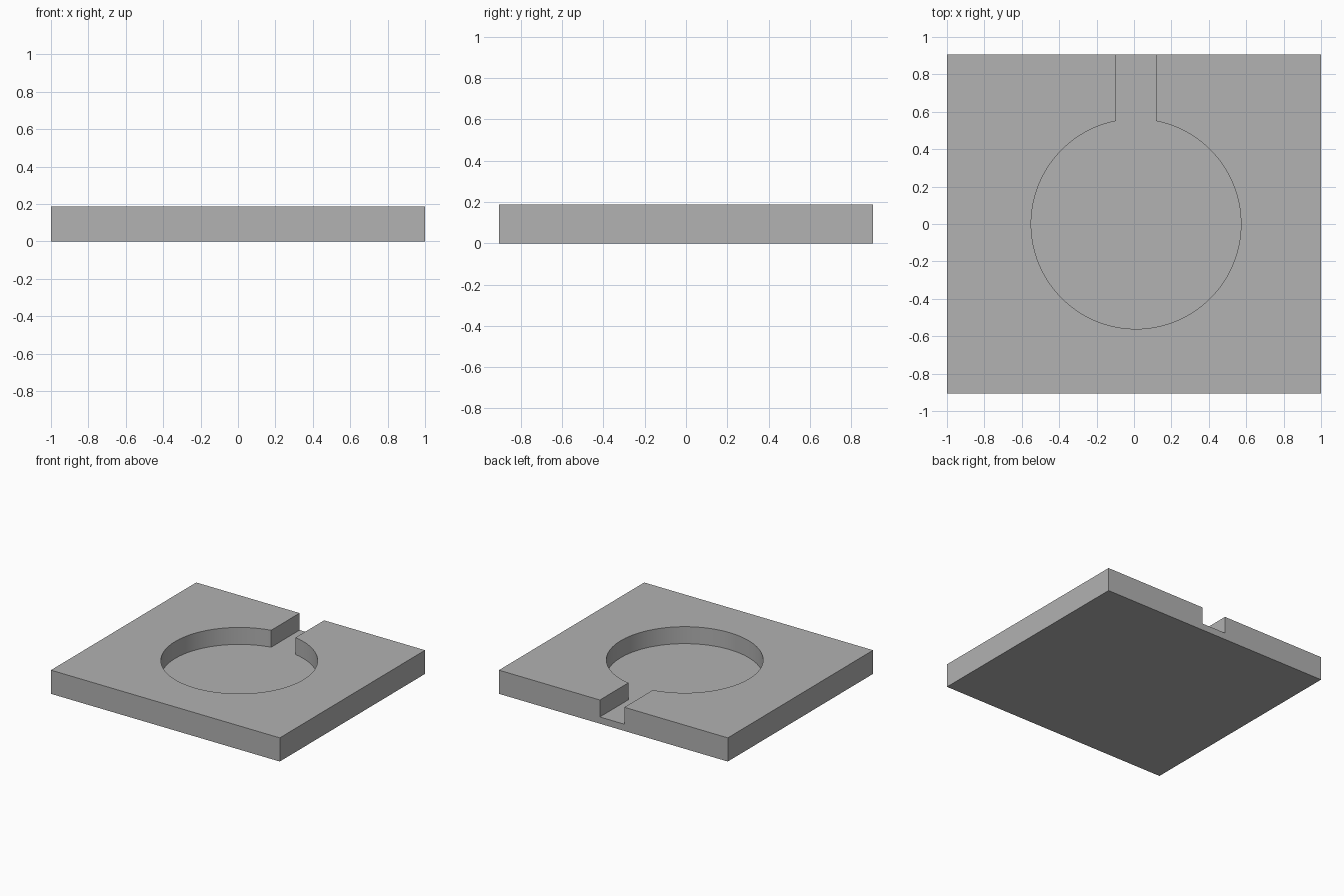
import bpy, bmesh, math

cube = bpy.data.objects.get("Cube")
if cube:
    bpy.data.objects.remove(cube, do_unlink=True)

WIDTH, DEPTH, HEIGHT = 2.0, 1.813, 0.187
FLOOR = 0.053
CENTRE_X, RADIUS, HALF_SLOT = 0.011, 0.561, 0.107
SEGMENTS = 96

grey = bpy.data.materials.new("plain_grey")
grey.use_nodes = True
colour = (0.445, 0.445, 0.445, 1)
grey.diffuse_color = colour
grey.node_tree.nodes["Principled BSDF"].inputs["Base Color"].default_value = colour


def prism(name, outline, bottom, top):
    """Extrude a flat outline upwards into a closed solid."""
    bm = bmesh.new()
    face = bm.faces.new([bm.verts.new((x, y, bottom)) for x, y in outline])
    new = bmesh.ops.extrude_face_region(bm, geom=[face])["geom"]
    verts = [v for v in new if isinstance(v, bmesh.types.BMVert)]
    bmesh.ops.translate(bm, verts=verts, vec=(0, 0, top - bottom))
    bmesh.ops.recalc_face_normals(bm, faces=bm.faces)
    mesh = bpy.data.meshes.new(name)
    bm.to_mesh(mesh)
    bm.free()
    mesh.materials.append(grey)
    obj = bpy.data.objects.new(name, mesh)
    bpy.context.collection.objects.link(obj)
    return obj


# Rectangular plate
x, y = WIDTH / 2, DEPTH / 2
plate = prism("plate", [(-x, -y), (x, -y), (x, y), (-x, y)], 0, HEIGHT)

# Keyhole pocket: round recess with a straight slot out through the back
half_gap = math.asin(HALF_SLOT / RADIUS)
start, sweep = math.pi / 2 + half_gap, 2 * (math.pi - half_gap)
angles = [start + sweep * i / SEGMENTS for i in range(SEGMENTS + 1)]
keyhole = [(CENTRE_X + RADIUS * math.cos(a), RADIUS * math.sin(a)) for a in angles]
keyhole += [(CENTRE_X + HALF_SLOT, y + 0.1), (CENTRE_X - HALF_SLOT, y + 0.1)]
cutter = prism("pocket_cutter", keyhole, FLOOR, HEIGHT + 0.1)
cutter.hide_render = True

# Cut the pocket and discard the cutter
cut = plate.modifiers.new("pocket", "BOOLEAN")
cut.operation = "DIFFERENCE"
cut.solver = "EXACT"
cut.object = cutter
bpy.ops.object.select_all(action="DESELECT")
plate.select_set(True)
bpy.context.view_layer.objects.active = plate
bpy.ops.object.modifier_apply(modifier=cut.name)
bpy.data.objects.remove(cutter, do_unlink=True)

# Smooth round wall, crisp edges elsewhere
bpy.ops.object.shade_smooth_by_angle(angle=math.radians(30))
